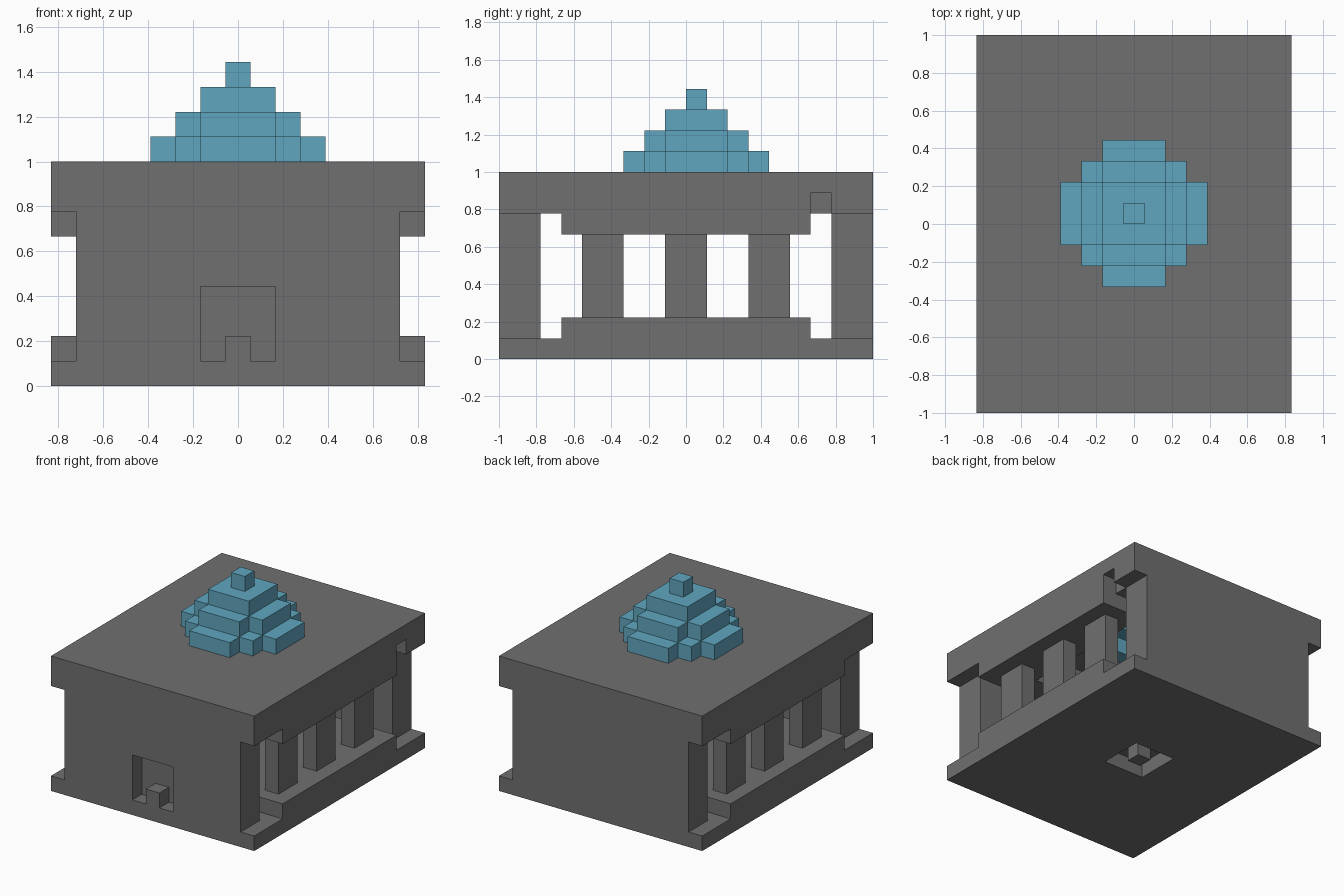
import bpy, bmesh
from mathutils import Vector

U = 1 / 9      # one building block
MID = 0.5      # dome centre along y, in blocks

if "Cube" in bpy.data.objects:
    bpy.data.objects.remove(bpy.data.objects["Cube"], do_unlink=True)


def material(name, rgb):
    m = bpy.data.materials.new(name)
    m.use_nodes = True
    m.diffuse_color = (*rgb, 1)
    m.node_tree.nodes["Principled BSDF"].inputs["Base Color"].default_value = (*rgb, 1)
    return m


STONE = material("grey stone", (0.16, 0.16, 0.16))
BLUE = material("dome blue", (0.115, 0.38, 0.52))


def finish(name, bm, mat):
    mesh = bpy.data.meshes.new(name)
    bm.to_mesh(mesh)
    bm.free()
    mesh.materials.append(mat)
    ob = bpy.data.objects.new(name, mesh)
    bpy.context.collection.objects.link(ob)
    return ob


def box(name, x, y, z, mat=STONE):
    """Box between (low, high) pairs given in blocks."""
    bm = bmesh.new()
    bmesh.ops.create_cube(bm, size=1)
    for v in bm.verts:
        v.co = Vector([U * (a + (b - a) * (c + 0.5)) for (a, b), c in zip((x, y, z), v.co)])
    return finish(name, bm, mat)


def blocks(name, cells, mat):
    """Outer skin of a set of unit blocks."""
    bm = bmesh.new()
    axes = [Vector((1, 0, 0)), Vector((0, 1, 0)), Vector((0, 0, 1))]
    for cell in cells:
        c = Vector(cell) + Vector((0, MID, 0.5))
        for k in range(3):
            for s in (-1, 1):
                n, a, b = axes[k] * s, axes[(k + 1) % 3], axes[(k + 2) % 3] * s
                if tuple(int(q) for q in Vector(cell) + n) in cells:
                    continue
                corners = [(-1, -1), (1, -1), (1, 1), (-1, 1)]
                bm.faces.new([bm.verts.new(U * (c + (n + a * i + b * j) / 2)) for i, j in corners])
    bmesh.ops.remove_doubles(bm, verts=bm.verts, dist=U / 100)
    return finish(name, bm, mat)


def disc(r):
    """Square of blocks with its corners stepped off."""
    span = range(-r, r + 1)
    return {(i, j) for i in span for j in span if abs(i) + abs(j) <= r + 1}


def cut(ob, cutter):
    mod = ob.modifiers.new("cut", "BOOLEAN")
    mod.operation, mod.solver, mod.object = "DIFFERENCE", "EXACT", cutter
    bpy.context.view_layer.update()
    mesh = bpy.data.meshes.new_from_object(ob.evaluated_get(bpy.context.evaluated_depsgraph_get()))
    ob.modifiers.clear()
    ob.data = mesh
    bpy.data.objects.remove(cutter, do_unlink=True)


WIDE, LONG, SIDE = (-7.5, 7.5), (-9, 9), (-6.5, 6.5)

# Floor slab with a square ring groove underneath, and the raised floor
floor = box("floor_slab", WIDE, LONG, (0, 1))
cut(floor, box("groove", (-1.5, 1.5), (-1, 2), (-1, 3)))
box("groove_post", (-0.5, 0.5), (0, 1), (0, 1))
box("raised_floor", WIDE, (-6, 6), (1, 2))

# Front wall with a recessed doorway and step, plain back wall
front = box("front_wall", SIDE, (-9, -7), (1, 7))
cut(front, box("doorway", (-1.5, 1.5), (-10, -8), (0, 4)))
box("door_step", (-0.5, 0.5), (-9, -8), (1, 2))
box("back_wall", SIDE, (7, 9), (1, 7))

# Columns along both open sides
for side, x in (("right", -6.5), ("left", 5.5)):
    for n, y in enumerate((-4, 0, 4)):
        box(f"{side}_column_{n + 1}", (x, x + 1), (y - 1, y + 1), (2, 6))

# Ceiling and roof, opened below the dome, with one small notch at the edge
ceiling = box("ceiling_slab", WIDE, (-6, 6), (6, 7))
roof = box("roof_slab", WIDE, LONG, (7, 9))
for slab in (ceiling, roof):
    cut(slab, box("well", (-4.5, 4.5), (-4, 5), (5, 8)))
cut(roof, blocks("dome_mouth", {(i, j, k) for i, j in disc(3) for k in (7, 8, 9)}, STONE))
cut(roof, box("notch", (6.5, 8), (6, 7), (6, 8)))

# Hollow stepped dome, each layer a ring under the next
shell = set()
for layer, r in enumerate((3, 2, 1)):
    shell |= {(i, j, 9 + layer) for i, j in disc(r) - (disc(r - 1) if r > 1 else {(0, 0)})}
shell.add((0, 0, 12))
blocks("stepped_dome", shell, BLUE)
